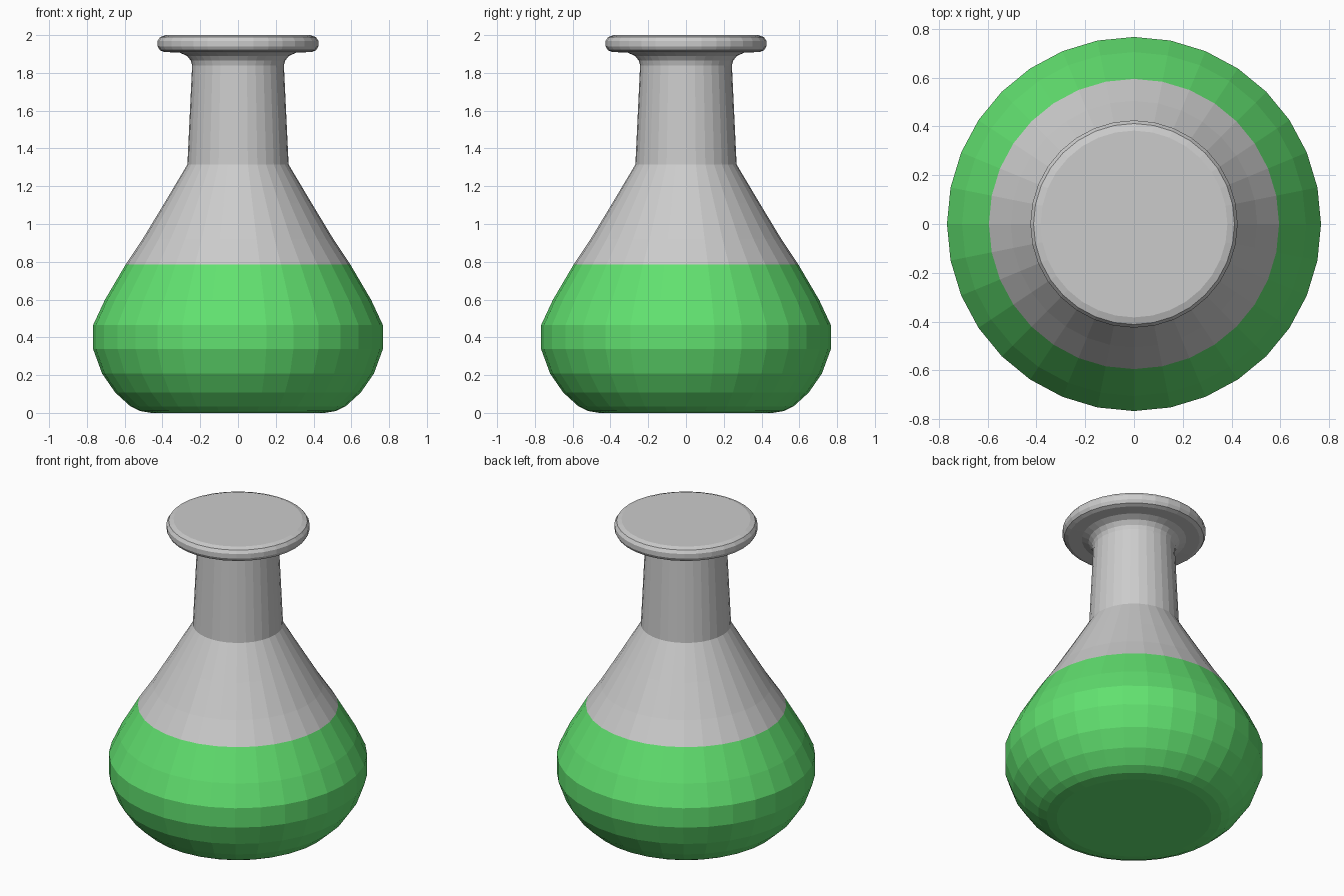
import bpy
from math import cos, sin, tau

if "Cube" in bpy.data.objects:
    bpy.data.objects.remove(bpy.data.objects["Cube"])

SIDES = 32


def lathe(name, profile, cap_bottom=False, cap_top=False):
    """Revolve (radius, height) points, listed bottom to top, into a faceted part."""
    verts = [(r * cos(tau * i / SIDES), r * sin(tau * i / SIDES), z)
             for r, z in profile for i in range(SIDES)]
    faces = []
    for k in range(len(profile) - 1):
        for i in range(SIDES):
            a, b = k * SIDES + i, k * SIDES + (i + 1) % SIDES
            faces.append((a, b, b + SIDES, a + SIDES))
    if cap_bottom:
        faces.append(tuple(reversed(range(SIDES))))
    if cap_top:
        faces.append(tuple(range(len(verts) - SIDES, len(verts))))
    mesh = bpy.data.meshes.new(name)
    mesh.from_pydata(verts, [], faces)
    mesh.update()
    obj = bpy.data.objects.new(name, mesh)
    bpy.context.collection.objects.link(obj)
    return obj


# Green liquid filling the rounded lower body
liquid = lathe("liquid_body", [
    (0.46, 0.0), (0.52, 0.01), (0.57, 0.035), (0.65, 0.108), (0.72, 0.209),
    (0.767, 0.338), (0.767, 0.465), (0.705, 0.598), (0.595, 0.785),
], cap_bottom=True)
green = bpy.data.materials.new("green_liquid")
green.diffuse_color = (0.12, 0.75, 0.16, 1.0)
green.use_nodes = True
green.node_tree.nodes["Principled BSDF"].inputs["Base Color"].default_value = green.diffuse_color
liquid.data.materials.append(green)

# Glass shoulder, neck and rounded lip with closed top
lathe("flask_neck", [
    (0.595, 0.785), (0.505, 0.92), (0.39, 1.11), (0.268, 1.315),  # shoulder
    (0.243, 1.84), (0.25, 1.865), (0.27, 1.89), (0.31, 1.908),    # neck and flare
    (0.39, 1.91), (0.414, 1.92), (0.425, 1.94),                   # lip
    (0.425, 1.97), (0.412, 1.99), (0.383, 2.0),
], cap_top=True)
